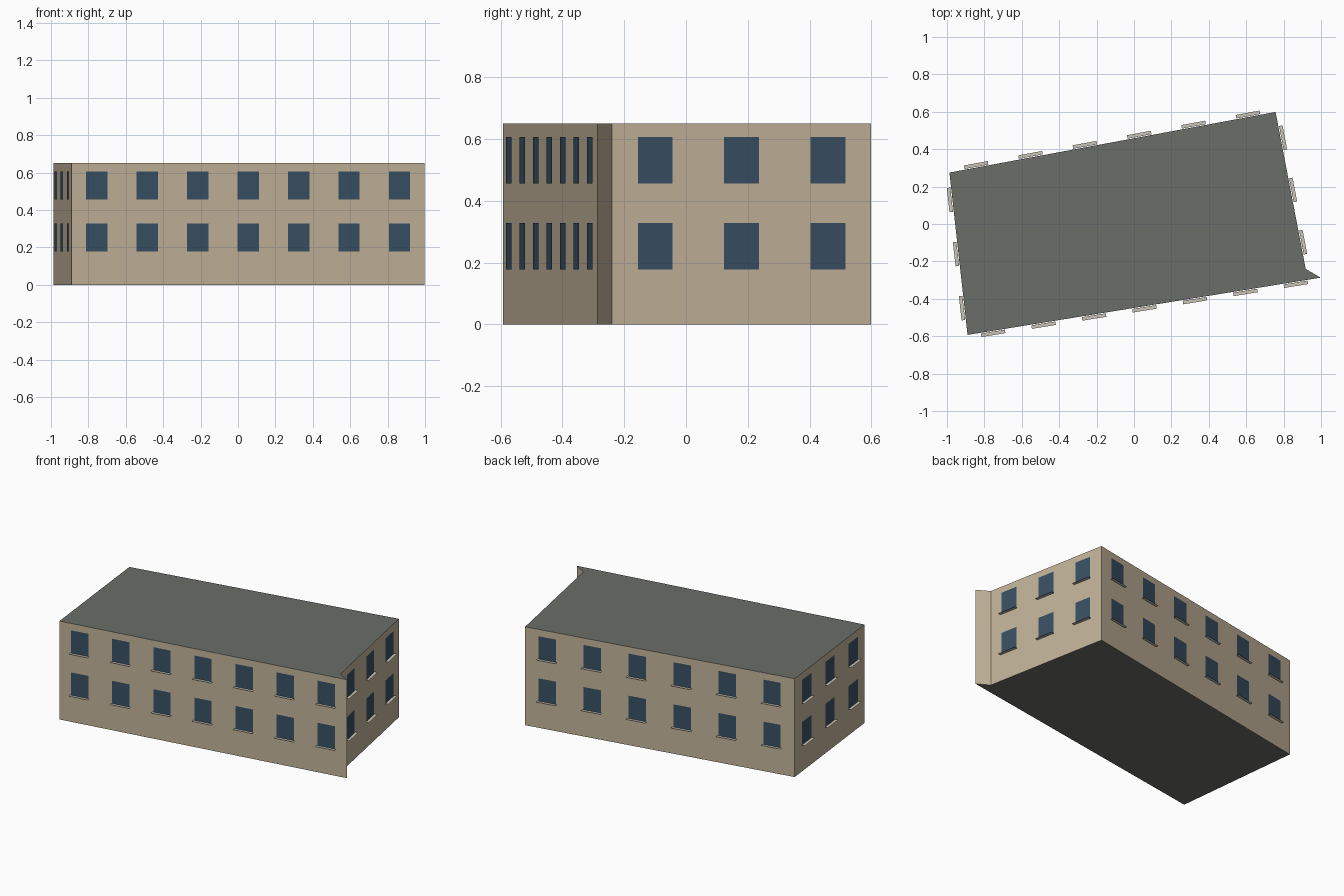
import bpy
from mathutils import Vector

if "Cube" in bpy.data.objects:
    bpy.data.objects.remove(bpy.data.objects["Cube"])

HEIGHT = 0.65
# Footprint, counter-clockwise: left-back, left-front, right-front spur, notch, right-back
PLAN = [Vector(p) for p in [(-0.987, 0.275), (-0.89, -0.593), (0.998, -0.287),
                            (0.918, -0.24), (0.757, 0.599)]]
WINDOWS_PER_WALL = [3, 7, 0, 3, 6]
WIN_W, WIN_H = 0.115, 0.15
FLOORS = [0.178, 0.456]
SILL_W, SILL_IN, SILL_OUT = 0.13, 0.004, 0.023


def material(name, color):
    m = bpy.data.materials.new(name)
    m.diffuse_color = (*color, 1)
    m.use_nodes = True
    m.node_tree.nodes["Principled BSDF"].inputs["Base Color"].default_value = m.diffuse_color
    return m


def make(name, verts, faces, mat):
    me = bpy.data.meshes.new(name)
    me.from_pydata(verts, [], faces)
    me.materials.append(mat)
    ob = bpy.data.objects.new(name, me)
    bpy.context.collection.objects.link(ob)
    return ob


wall_mat = material("wall_tan", (0.54, 0.45, 0.32))
roof_mat = material("roof_grey", (0.147, 0.155, 0.14))
glass_mat = material("window_blue", (0.04, 0.08, 0.125))
sill_mat = material("sill_stone", (0.6, 0.56, 0.48))

# Walls, roof and floor slab
n = len(PLAN)
low = [(p.x, p.y, 0) for p in PLAN]
high = [(p.x, p.y, HEIGHT) for p in PLAN]
make("walls", low + high,
     [(i, (i + 1) % n, (i + 1) % n + n, i + n) for i in range(n)], wall_mat)
make("roof", high, [tuple(range(n))], roof_mat)
make("floor", low, [tuple(reversed(range(n)))], roof_mat)

# Windows and flat sills, evenly spaced along each wall
glass, sills = [], []
for i, count in enumerate(WINDOWS_PER_WALL):
    a, b = PLAN[i], PLAN[(i + 1) % n]
    along = (b - a).normalized()
    out = Vector((along.y, -along.x))
    for k in range(count):
        mid = a.lerp(b, (k + 0.5) / count)

        def point(s, o, z):
            p = mid + along * s + out * o
            return (p.x, p.y, z)

        for z in FLOORS:
            w, s = WIN_W / 2, SILL_W / 2
            glass += [point(-w, 0.003, z), point(w, 0.003, z),
                      point(w, 0.003, z + WIN_H), point(-w, 0.003, z + WIN_H)]
            sills += [point(-s, SILL_OUT, z), point(s, SILL_OUT, z),
                      point(s, SILL_IN, z), point(-s, SILL_IN, z)]

for name, verts, mat in [("windows", glass, glass_mat), ("window_sills", sills, sill_mat)]:
    make(name, verts, [tuple(range(j, j + 4)) for j in range(0, len(verts), 4)], mat)
